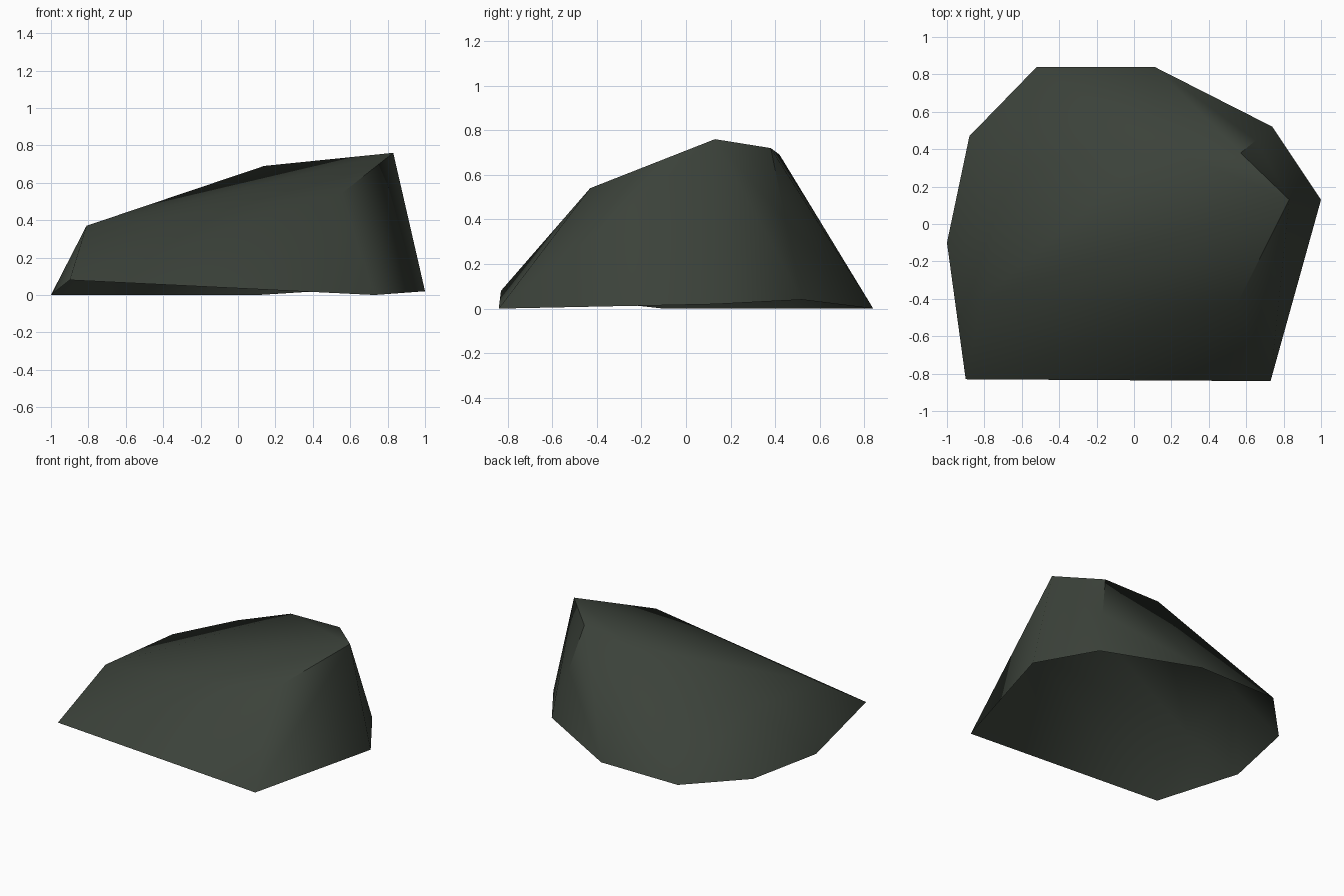
import bpy
import bmesh
from mathutils import Vector

cube = bpy.data.objects.get("Cube")
if cube:
    bpy.data.objects.remove(cube, do_unlink=True)

# Dark mossy stone colour
stone = bpy.data.materials.new("dark_grey_green_stone")
stone.use_nodes = True
colour = (0.044, 0.054, 0.042, 1)
stone.diffuse_color = colour
shader = stone.node_tree.nodes["Principled BSDF"]
shader.inputs["Base Color"].default_value = colour
shader.inputs["Roughness"].default_value = 0.9

# Ground outline of the boulder
base = [(-.9, -.83, .08), (.73, -.84, 0), (1, .13, .02), (.74, .52, .04),
        (.11, .84, 0), (-.52, .84, 0), (-.88, .47, 0), (-1, -.1, 0)]

# Crest corners, rising from the low end to the peak
crest = {"low_front": (-.81, -.4, .37), "shoulder": (.55, -.43, .54),
         "peak": (.83, .13, .76), "notch": (.57, .38, .72),
         "back_high": (.14, .42, .69), "back_mid": (-.29, .41, .53),
         "back_low": (-.7, .23, .385)}

# Wrap the corners in one faceted shell
bm = bmesh.new()
for p in base + list(crest.values()):
    bm.verts.new(p)
bmesh.ops.convex_hull(bm, input=bm.verts[:])
loose = [v for v in bm.verts if not v.link_faces]
bmesh.ops.delete(bm, geom=loose, context='VERTS')
bmesh.ops.recalc_face_normals(bm, faces=bm.faces[:])

# Open the underside, leaving a hollow shell
underside = [f for f in bm.faces if f.normal.z < -.5]
bmesh.ops.delete(bm, geom=underside, context='FACES')
for f in bm.faces:
    f.smooth = True


def find_edge(p, q):
    for e in bm.edges:
        a, b = (v.co for v in e.verts)
        for s, t in ((p, q), (q, p)):
            if (a - Vector(s)).length < 1e-4 and (b - Vector(t)).length < 1e-4:
                return e


# Crisp breaks around the peak; the one below the notch fades halfway down
for name in ("shoulder", "notch"):
    find_edge(crest["peak"], crest[name]).smooth = False
side = find_edge(crest["notch"], base[3])
top = max(side.verts, key=lambda v: v.co.z)
upper, middle = bmesh.utils.edge_split(side, top, .48)
for e in middle.link_edges:
    e.smooth = top not in e.verts
bmesh.ops.triangulate(bm, faces=[f for f in bm.faces if len(f.verts) > 3])

mesh = bpy.data.meshes.new("boulder")
bm.to_mesh(mesh)
bm.free()
mesh.materials.append(stone)
boulder = bpy.data.objects.new("boulder", mesh)
bpy.context.collection.objects.link(boulder)
